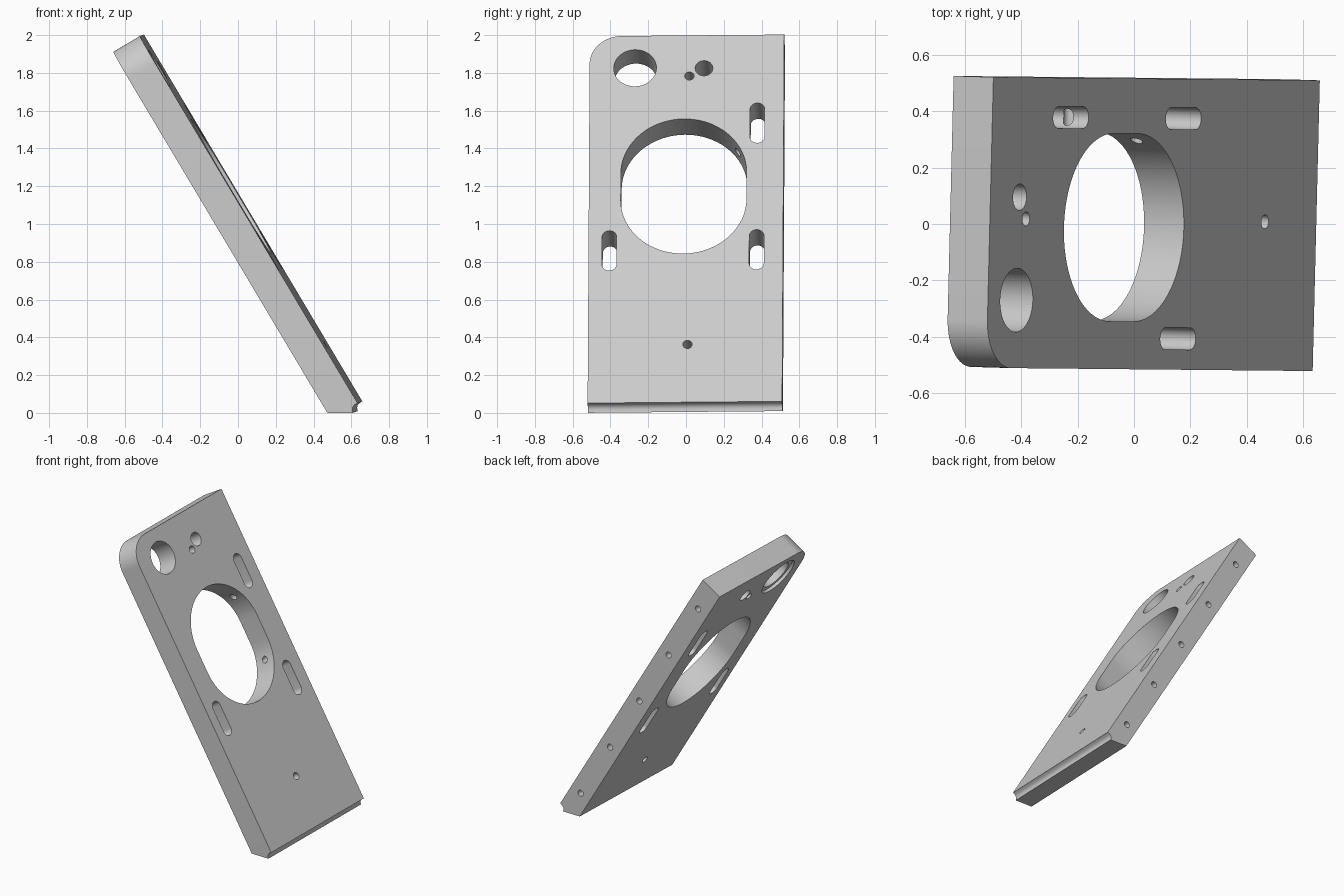
import bpy, bmesh, math
from mathutils import Matrix, Vector

if "Cube" in bpy.data.objects:
    bpy.data.objects.remove(bpy.data.objects["Cube"], do_unlink=True)

WIDTH, LENGTH, THICK = 1.03, 2.26, 0.164
CORNER = 0.17

grey = bpy.data.materials.new("plain_grey")
grey.use_nodes = True
colour = (0.6, 0.6, 0.6, 1)
grey.diffuse_color = colour
grey.node_tree.nodes["Principled BSDF"].inputs["Base Color"].default_value = colour


def prism(name, points, sweep, round_edge=None):
    """Extrude a flat outline along a vector."""
    bm = bmesh.new()
    face = bm.faces.new([bm.verts.new(p) for p in points])
    out = bmesh.ops.extrude_face_region(bm, geom=[face])
    moved = [v for v in out["geom"] if isinstance(v, bmesh.types.BMVert)]
    bmesh.ops.translate(bm, verts=moved, vec=Vector(sweep))
    bmesh.ops.recalc_face_normals(bm, faces=bm.faces)
    if round_edge:
        edges = [e for e in bm.edges if all(round_edge(v.co) for v in e.verts)]
        bmesh.ops.bevel(bm, geom=edges, offset=CORNER, offset_type='OFFSET',
                        segments=16, profile=0.5, affect='EDGES')
    mesh = bpy.data.meshes.new(name)
    bm.to_mesh(mesh)
    bm.free()
    mesh.materials.append(grey)
    obj = bpy.data.objects.new(name, mesh)
    bpy.context.collection.objects.link(obj)
    return obj


# Plate lying flat: x across, y along its length, upper face at z = 0.
# The lower end is undercut and has a small concave groove at its upper edge.
groove = [(0, 0), (0, -0.018), (-0.004, -0.030), (-0.014, -0.041), (-0.032, -0.047)]
profile = groove + [(0.038, -THICK), (LENGTH, -THICK), (LENGTH, 0)]
plate = prism("tilted_plate", [(-WIDTH / 2, b, c) for b, c in profile], (WIDTH, 0, 0),
              lambda v: v.x < 0 and v.y > LENGTH - 0.01)


def cut(cutter):
    """Subtract a cutter from the plate and discard it."""
    cutter.hide_render = True
    mod = plate.modifiers.new("cut", 'BOOLEAN')
    mod.operation = 'DIFFERENCE'
    mod.solver = 'EXACT'
    mod.object = cutter
    bpy.context.view_layer.objects.active = plate
    bpy.ops.object.modifier_apply(modifier=mod.name)
    bpy.data.objects.remove(cutter, do_unlink=True)


def slot(a, b, radius, straight=0.0, top=0.1, steps=24):
    """Cut a round or elongated hole through the plate thickness."""
    points = []
    for end in (0, 1):
        shift = straight / 2 * (1 - 2 * end)
        for i in range(steps + (1 if straight else 0)):
            t = math.pi * (end + i / steps)
            points.append((a + radius * math.cos(t), b + shift + radius * math.sin(t), top))
    cut(prism("hole_cutter", points, (0, 0, -0.3 - top)))


# Main opening
slot(-0.013, 1.331, 0.333, 0.164, steps=40)

# Corner hole with a shallow counterbore on the underside
slot(-0.274, 2.062, 0.113)
slot(-0.274, 2.062, 0.148, top=0.02 - THICK)

# Small round holes
for a, b, r in [(0.091, 2.057, 0.047), (0.014, 2.010, 0.025), (0.012, 0.356, 0.025)]:
    slot(a, b, r, steps=12)

# Adjustment slots
for a, b in [(0.375, 1.717), (0.375, 0.937), (-0.405, 0.938)]:
    slot(a, b, 0.039, 0.168, steps=12)

# Row of drilled holes in the side
for i in range(5):
    ring = [(WIDTH / 2 + 0.1, 0.188 + 0.466 * i + 0.022 * math.cos(t * math.pi / 8),
             -THICK / 2 + 0.022 * math.sin(t * math.pi / 8)) for t in range(16)]
    cut(prism("drill_cutter", ring, (-0.4, 0, 0)))

# Stand the plate up at its tilt
along = Vector((-0.5115, 0.005, 0.859)).normalized()
across = Vector((0.0245, 0.9997, 0.009))
across = (across - along * across.dot(along)).normalized()
normal = across.cross(along)
turn = Matrix((across, along, normal)).transposed().to_4x4()
plate.data.transform(Matrix.Translation((0.6455, -0.006, 0.0565)) @ turn)

bpy.ops.object.select_all(action='DESELECT')
plate.select_set(True)
bpy.context.view_layer.objects.active = plate
bpy.ops.object.shade_smooth_by_angle(angle=math.radians(30))
